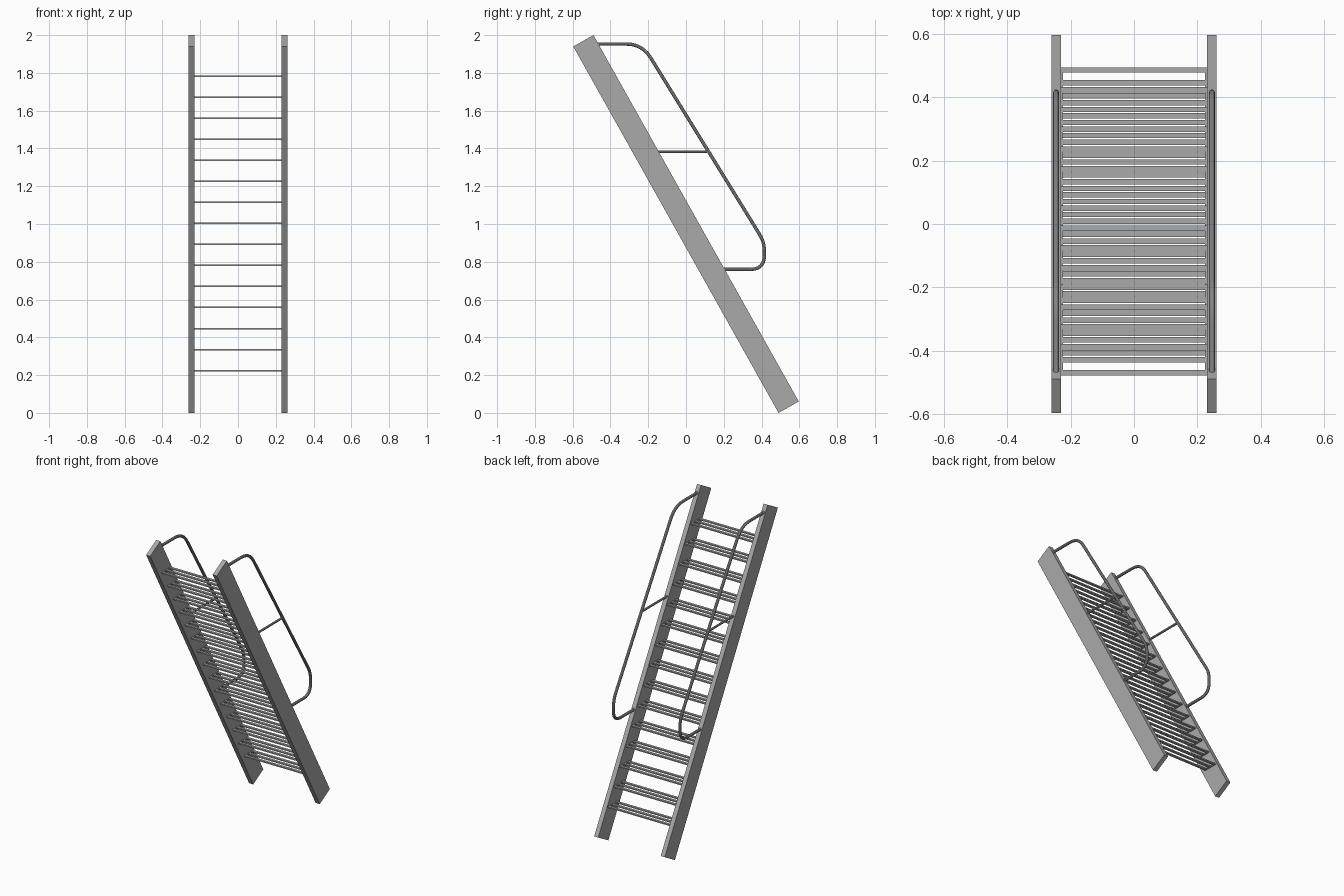
import bpy
import bmesh
from mathutils import Vector, Matrix

if "Cube" in bpy.data.objects:
    bpy.data.objects.remove(bpy.data.objects["Cube"])

GREY = (0.4, 0.4, 0.4, 1)
steel = bpy.data.materials.new("grey_steel")
steel.use_nodes = True
steel.diffuse_color = GREY
steel.node_tree.nodes["Principled BSDF"].inputs["Base Color"].default_value = GREY


def add_mesh(name, bm):
    bmesh.ops.recalc_face_normals(bm, faces=bm.faces)
    mesh = bpy.data.meshes.new(name)
    bm.to_mesh(mesh)
    bm.free()
    mesh.materials.append(steel)
    obj = bpy.data.objects.new(name, mesh)
    bpy.context.collection.objects.link(obj)
    return obj


def add_box(bm, centre, size):
    matrix = Matrix.Translation(centre) @ Matrix.Diagonal((*size, 1))
    bmesh.ops.create_cube(bm, size=1, matrix=matrix)


def rounded(points, radii, steps=6):
    """Round the inner corners of a (y, z) path."""
    path = [Vector(points[0])]
    for before, corner, after, r in zip(points, points[1:], points[2:], radii):
        c = Vector(corner)
        a = c + (Vector(before) - c).normalized() * r
        b = c + (Vector(after) - c).normalized() * r
        for i in range(steps + 1):
            t = i / steps
            path.append(a * (1 - t) ** 2 + c * 2 * t * (1 - t) + b * t * t)
    return path + [Vector(points[-1])]


def add_tube(name, x, path, radius):
    curve = bpy.data.curves.new(name, "CURVE")
    curve.dimensions = "3D"
    curve.bevel_depth = radius
    curve.bevel_resolution = 3
    curve.use_fill_caps = True
    spline = curve.splines.new("POLY")
    spline.points.add(len(path) - 1)
    for point, (y, z) in zip(spline.points, path):
        point.co = (x, y, z, 1)
    curve.materials.append(steel)
    obj = bpy.data.objects.new(name, curve)
    bpy.context.collection.objects.link(obj)
    bpy.ops.object.select_all(action="DESELECT")
    obj.select_set(True)
    bpy.context.view_layer.objects.active = obj
    bpy.ops.object.convert(target="MESH")
    bpy.ops.object.shade_smooth_by_angle()


# Sloping side beams
BEAM_X, BEAM_WIDTH = 0.246, 0.03
BEAM_PROFILE = [(-0.597, 1.94), (-0.49, 2.0), (0.597, 0.06), (0.49, 0)]
RAIL = rounded([(-0.49, 1.953), (-0.232, 1.953), (0.415, 0.904),
                (0.415, 0.76), (0.18, 0.76)], [0.085, 0.05, 0.075])

for side, sign in (("left", 1), ("right", -1)):
    bm = bmesh.new()
    start = sign * BEAM_X - BEAM_WIDTH / 2
    face = bm.faces.new([bm.verts.new((start, y, z)) for y, z in BEAM_PROFILE])
    grown = bmesh.ops.extrude_face_region(bm, geom=[face])["geom"]
    bmesh.ops.translate(bm, vec=(BEAM_WIDTH, 0, 0),
                        verts=[v for v in grown if isinstance(v, bmesh.types.BMVert)])
    add_mesh(side + "_side_beam", bm)

    # Handrail and its middle strut
    add_tube(side + "_handrail", sign * BEAM_X, RAIL, 0.0095)
    add_tube(side + "_handrail_strut", sign * BEAM_X, [(-0.17, 1.383), (0.11, 1.383)], 0.0075)

# Treads of three slats joined by end plates
TREADS, THICK, SLAT, PITCH = 15, 0.008, 0.017, 0.041
for i in range(TREADS):
    t = i / (TREADS - 1)
    y = 0.4455 - 0.874 * t
    z = 0.224 + 1.559 * t
    bm = bmesh.new()
    for row in (-1, 0, 1):
        add_box(bm, (0, y + row * PITCH, z), (0.464, SLAT, THICK))
    for sign in (-1, 1):
        add_box(bm, (sign * 0.2285, y, z), (0.007, 2 * PITCH + SLAT - 0.002, THICK - 0.001))
    add_mesh(f"tread_{i + 1}", bm)
